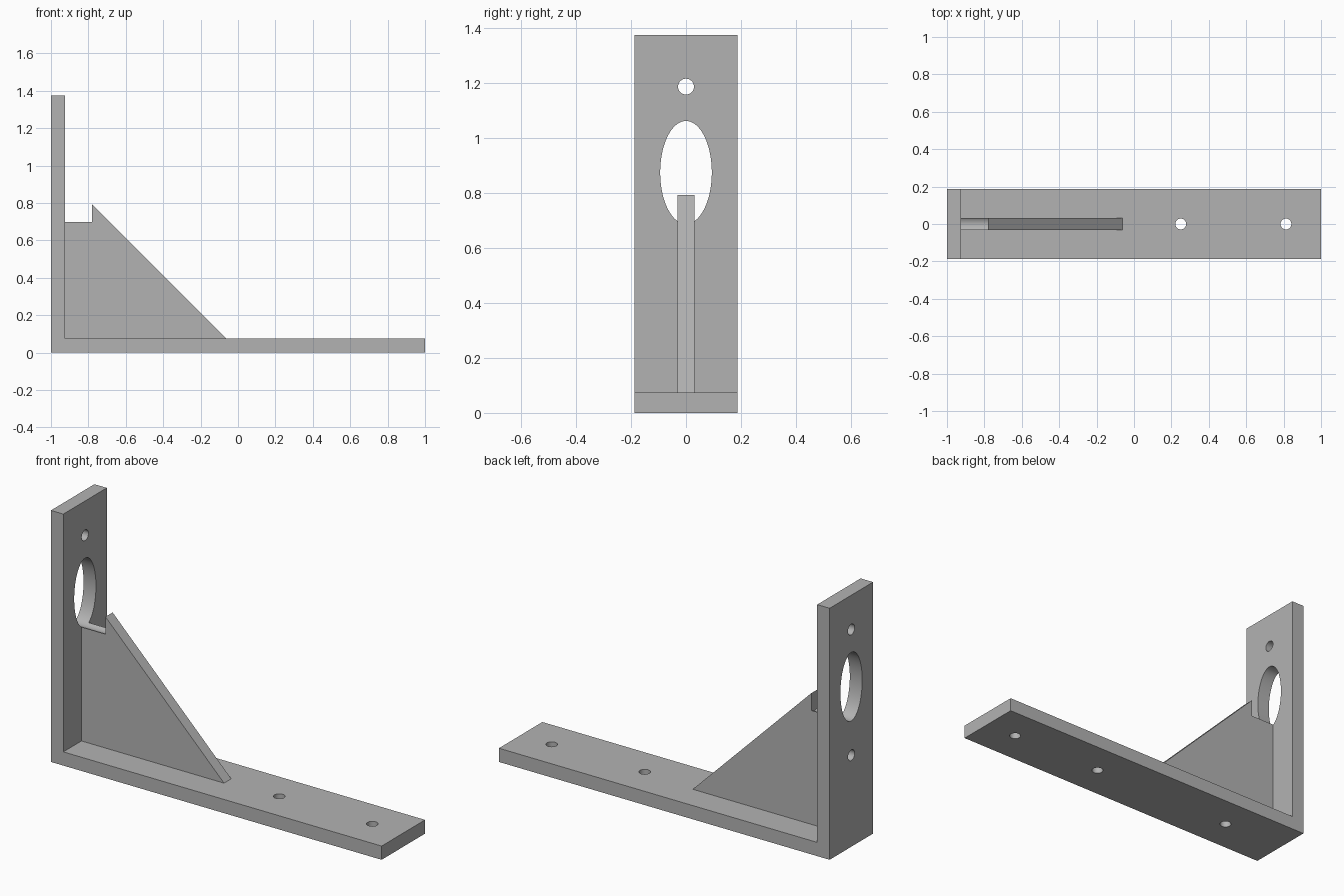
import bpy, bmesh, math
from mathutils import Matrix, Vector

cube = bpy.data.objects.get("Cube")
if cube:
    bpy.data.objects.remove(cube, do_unlink=True)

gray = bpy.data.materials.new("plain_gray")
gray.use_nodes = True
gray.diffuse_color = (0.45, 0.45, 0.45, 1)
gray.node_tree.nodes["Principled BSDF"].inputs["Base Color"].default_value = gray.diffuse_color

T = 0.075        # plate thickness
W = 0.1875       # half width of the plates
G = 0.031        # half width of the gusset
R = 0.029        # screw hole radius
INNER = -1 + T   # inner face of the upright
REACH = 0.22     # cutting depth from the outer faces


def to_object(name, bm):
    bmesh.ops.recalc_face_normals(bm, faces=bm.faces)
    mesh = bpy.data.meshes.new(name)
    bm.to_mesh(mesh)
    bm.free()
    mesh.materials.append(gray)
    obj = bpy.data.objects.new(name, mesh)
    bpy.context.collection.objects.link(obj)
    return obj


def prism(name, profile, half):
    """Side profile in x and z, extruded across the width."""
    bm = bmesh.new()
    face = bm.faces.new([bm.verts.new((x, -half, z)) for x, z in profile])
    out = bmesh.ops.extrude_face_region(bm, geom=[face])
    verts = [v for v in out["geom"] if isinstance(v, bmesh.types.BMVert)]
    bmesh.ops.translate(bm, verts=verts, vec=(0, 2 * half, 0))
    return to_object(name, bm)


def cutter(name, start, axis, ry, rz, sides):
    """Elliptic cutter reaching inward from an outer face."""
    bm = bmesh.new()
    bmesh.ops.create_cone(bm, cap_ends=True, segments=sides, radius1=1, radius2=1,
                          depth=REACH + 0.1)
    bmesh.ops.scale(bm, verts=bm.verts, vec=(rz, ry, 1))
    if axis == "X":
        bmesh.ops.rotate(bm, verts=bm.verts, matrix=Matrix.Rotation(math.pi / 2, 3, "Y"))
    mid = REACH / 2 - 0.05
    offset = Vector((mid, 0, 0)) if axis == "X" else Vector((0, 0, mid))
    bmesh.ops.translate(bm, verts=bm.verts, vec=Vector(start) + offset)
    obj = to_object(name, bm)
    obj.hide_render = True
    return obj


def cut(obj, cutters):
    bpy.ops.object.select_all(action="DESELECT")
    bpy.context.view_layer.objects.active = obj
    obj.select_set(True)
    for c in cutters:
        mod = obj.modifiers.new(c.name, "BOOLEAN")
        mod.operation = "DIFFERENCE"
        mod.solver = "EXACT"
        mod.object = c
        bpy.ops.object.modifier_apply(modifier=mod.name)
    bpy.ops.object.shade_smooth_by_angle(angle=math.radians(30))


# L-shaped plate: base and upright in one piece
bracket = prism("bracket_plates",
                [(-1, 0), (1, 0), (1, T), (INNER, T), (INNER, 1.375), (-1, 1.375)], W)
# Triangular stiffener
gusset = prism("gusset", [(INNER, T), (-0.0625, T), (INNER, 0.9375)], G)

# Oval opening and screw holes
oval = cutter("oval_cutter", (-1, 0, 0.875), "X", 0.094, 0.1875, 64)
upright_holes = [cutter("upright_hole_cutter", (-1, 0, z), "X", R, R, 32)
                 for z in (1.1875, 0.5)]
base_holes = [cutter("base_hole_cutter", (x, 0, 0), "Z", R, R, 32)
              for x in (-0.625, 0.25, 0.8125)]

cut(bracket, [oval] + upright_holes + base_holes)
cut(gusset, [oval, upright_holes[1], base_holes[0]])

for helper in [oval] + upright_holes + base_holes:
    bpy.data.objects.remove(helper, do_unlink=True)
